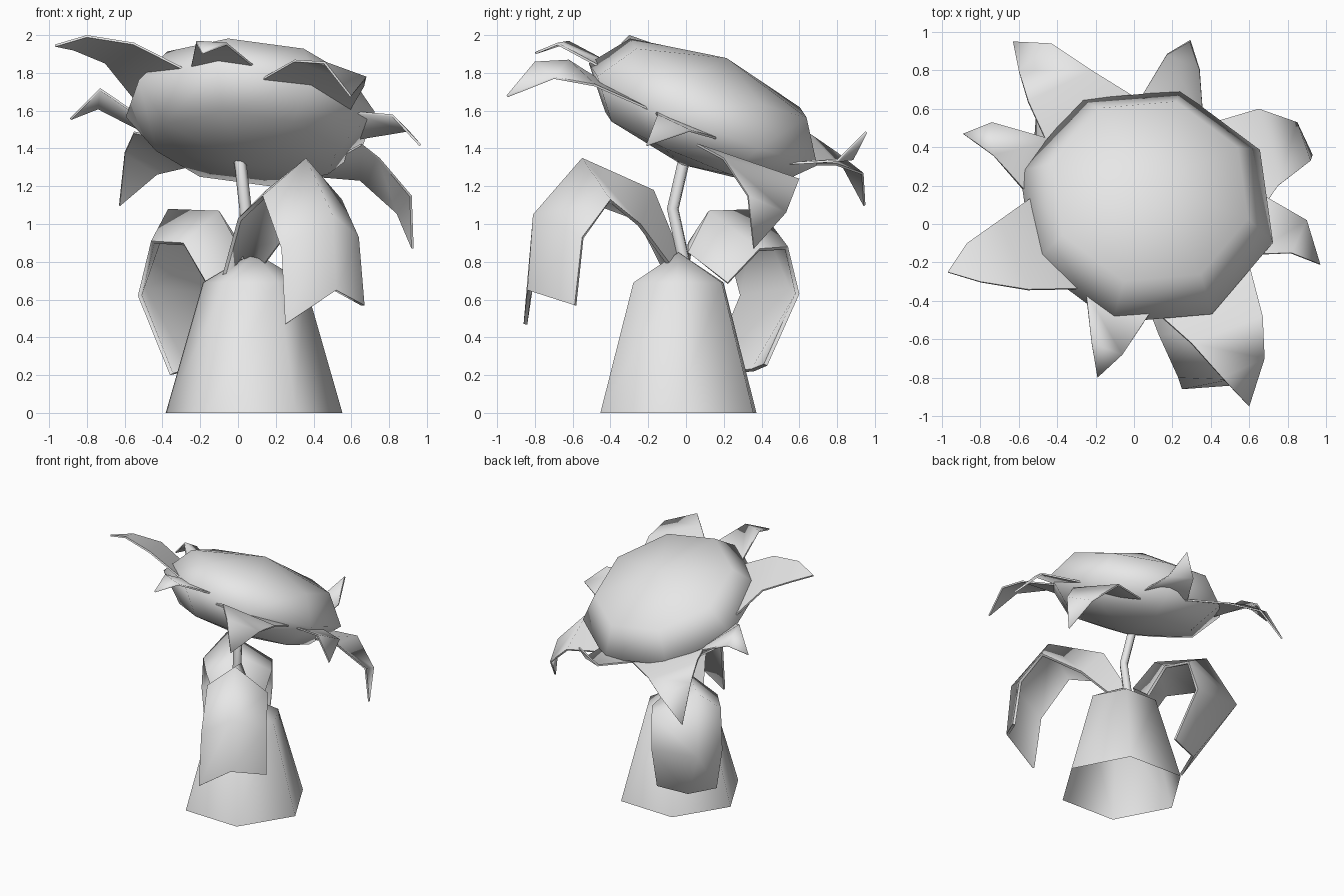
import bpy, bmesh
from math import radians, cos, sin
from mathutils import Vector, Matrix

cube = bpy.data.objects.get("Cube")
if cube:
    bpy.data.objects.remove(cube, do_unlink=True)

# One plain colour for the whole plant
grey = bpy.data.materials.new("plain grey")
grey.use_nodes = True
colour = (0.8, 0.8, 0.8, 1)
grey.diffuse_color = colour
grey.node_tree.nodes["Principled BSDF"].inputs["Base Color"].default_value = colour


def activate(obj):
    bpy.ops.object.select_all(action="DESELECT")
    obj.select_set(True)
    bpy.context.view_layer.objects.active = obj


def finish(name, bm, angle):
    """Turn a bmesh into a smooth shaded object."""
    mesh = bpy.data.meshes.new(name)
    bm.to_mesh(mesh)
    bm.free()
    mesh.materials.append(grey)
    obj = bpy.data.objects.new(name, mesh)
    bpy.context.collection.objects.link(obj)
    activate(obj)
    bpy.ops.object.shade_smooth_by_angle(angle=radians(angle))


def skin(bm, rows, closed=False):
    """Join rows of points; a row with one point makes a fan."""
    rows = [[bm.verts.new(p) for p in row] for row in rows]
    for low, high in zip(rows, rows[1:]):
        count = max(len(low), len(high))
        for i in range(count if closed else count - 1):
            j = (i + 1) % count
            corners = []
            for row, k in ((low, i), (low, j), (high, j), (high, i)):
                vert = row[k if len(row) > 1 else 0]
                if vert not in corners:
                    corners.append(vert)
            bm.faces.new(corners)
    bmesh.ops.recalc_face_normals(bm, faces=bm.faces)


def ring(frame, sides, turn, radius, height):
    if radius == 0:
        return [frame @ Vector((0, 0, height))]
    angles = [radians(turn + 360 * i / sides) for i in range(sides)]
    return [frame @ Vector((radius * cos(a), radius * sin(a), height)) for a in angles]


def lathe(name, frame, sides, turn, profile):
    bm = bmesh.new()
    skin(bm, [ring(frame, sides, turn, r, h) for r, h in profile], closed=True)
    finish(name, bm, 180)


def blade(name, rows, thickness):
    """Thin folded sheet used for leaves and petals."""
    bm = bmesh.new()
    skin(bm, rows)
    bmesh.ops.solidify(bm, geom=bm.faces[:], thickness=thickness)
    finish(name, bm, 85)


# Six-sided mound, open underneath
lathe("mound", Matrix.Translation((0.085, -0.04, 0)), 6, -2,
      [(0.468, 0), (0.27, 0.69), (0, 0.85)])

# Tilted eight-sided flower head
tilt = Vector((0, 0, 1)).rotation_difference(Vector((0.09, 0.385, 0.92)))
head_frame = Matrix.Translation((0.065, 0.09, 1.58)) @ tilt.to_matrix().to_4x4()
lathe("flower_head", head_frame, 8, -16,
      [(0, -0.29), (0.5, -0.2), (0.685, 0), (0.53, 0.21), (0, 0.325)])

# Bent stem
curve = bpy.data.curves.new("stem", "CURVE")
curve.dimensions = "3D"
curve.bevel_depth = 0.033
curve.bevel_resolution = 1
spline = curve.splines.new("POLY")
path = [(0.05, -0.01, 0.8), (0.04, -0.07, 1.08), (0.01, -0.01, 1.34)]
spline.points.add(len(path) - 1)
for point, place in zip(spline.points, path):
    point.co = (*place, 1)
curve.materials.append(grey)
stem = bpy.data.objects.new("stem", curve)
bpy.context.collection.objects.link(stem)
activate(stem)
bpy.ops.object.convert(target="MESH")
bpy.ops.object.shade_smooth()


# Petals: the base sits on the rim of the head, then pairs of points, then a tip
def petal(name, angle, spread, lift, *rows):
    base = [head_frame @ Vector((0.6 * cos(radians(a)), 0.6 * sin(radians(a)), lift))
            for a in (angle - spread, angle + spread)]
    blade(name, [base, *rows], 0.012)


LARGE, SMALL = 28, 17
HIGH, LOW, UNDER = 0.03, -0.03, -0.1
petal("large_petal_back_left", 30, LARGE, UNDER,
      [(0.75, 0.2, 1.35), (0.65, 0.6, 1.24)],
      [(0.92, 0.33, 1.15), (0.85, 0.53, 1.06)],
      [(0.93, 0.36, 0.87)])
petal("large_petal_back_right", 118, LARGE, LOW,
      [(-0.22, 0.8, 1.32), (-0.55, 0.64, 1.49)],
      [(-0.43, 0.94, 1.27), (-0.6, 0.8, 1.38)],
      [(-0.63, 0.95, 1.1)])
petal("large_petal_front_right", 205, LARGE, HIGH,
      [(-0.7, 0.02, 1.86), (-0.55, -0.34, 1.96)],
      [(-0.87, -0.1, 1.93), (-0.8, -0.3, 2)],
      [(-0.97, -0.25, 1.95)])
petal("large_petal_front_left", 304, LARGE, LOW,
      [(0.3, -0.62, 1.87), (0.67, -0.48, 1.74)],
      [(0.46, -0.8, 1.86), (0.68, -0.7, 1.78)],
      [(0.6, -0.95, 1.68)])
petal("small_petal_right", 158, SMALL, LOW,
      [(-0.74, 0.53, 1.62), (-0.73, 0.36, 1.72)],
      [(-0.89, 0.47, 1.56)])
petal("small_petal_back", 76, SMALL, LOW,
      [(0.34, 0.8, 1.34), (0.17, 0.88, 1.35)],
      [(0.29, 0.95, 1.49)])
petal("small_petal_front", 254, SMALL, HIGH,
      [(-0.22, -0.62, 1.97), (-0.06, -0.68, 1.96)],
      [(-0.19, -0.8, 1.91)])
petal("small_petal_left", -7, SMALL, LOW,
      [(0.82, -0.15, 1.58), (0.9, 0.02, 1.5)],
      [(0.97, -0.21, 1.42)])

# Arching leaves: each row runs edge, raised midrib, edge
blade("front_leaf", [
    [(0.1, -0.04, 0.73), (0.02, -0.03, 0.84), (-0.09, -0.08, 0.7)],
    [(0.3, -0.24, 1), (0.15, -0.17, 1.18), (0, -0.25, 1.03)],
    [(0.55, -0.4, 1.13), (0.36, -0.55, 1.35), (0.13, -0.58, 1.15)],
    [(0.64, -0.55, 0.93), (0.5, -0.81, 1.05), (0.23, -0.8, 0.87)],
    [(0.67, -0.59, 0.57), (0.52, -0.84, 0.65), (0.25, -0.86, 0.47)]], 0.02)
blade("back_leaf", [
    [(0.06, 0.22, 0.69), (0.02, 0.01, 0.85), (-0.15, -0.02, 0.66)],
    [(0.03, 0.39, 0.87), (-0.1, 0.12, 1.07), (-0.29, 0.01, 0.9)],
    [(-0.07, 0.54, 0.88), (-0.37, 0.39, 1.08), (-0.46, 0.21, 0.91)],
    [(-0.11, 0.6, 0.63), (-0.51, 0.57, 0.66), (-0.53, 0.29, 0.62)],
    [(-0.04, 0.43, 0.25), (-0.27, 0.36, 0.22), (-0.36, 0.12, 0.2)]], 0.02)
